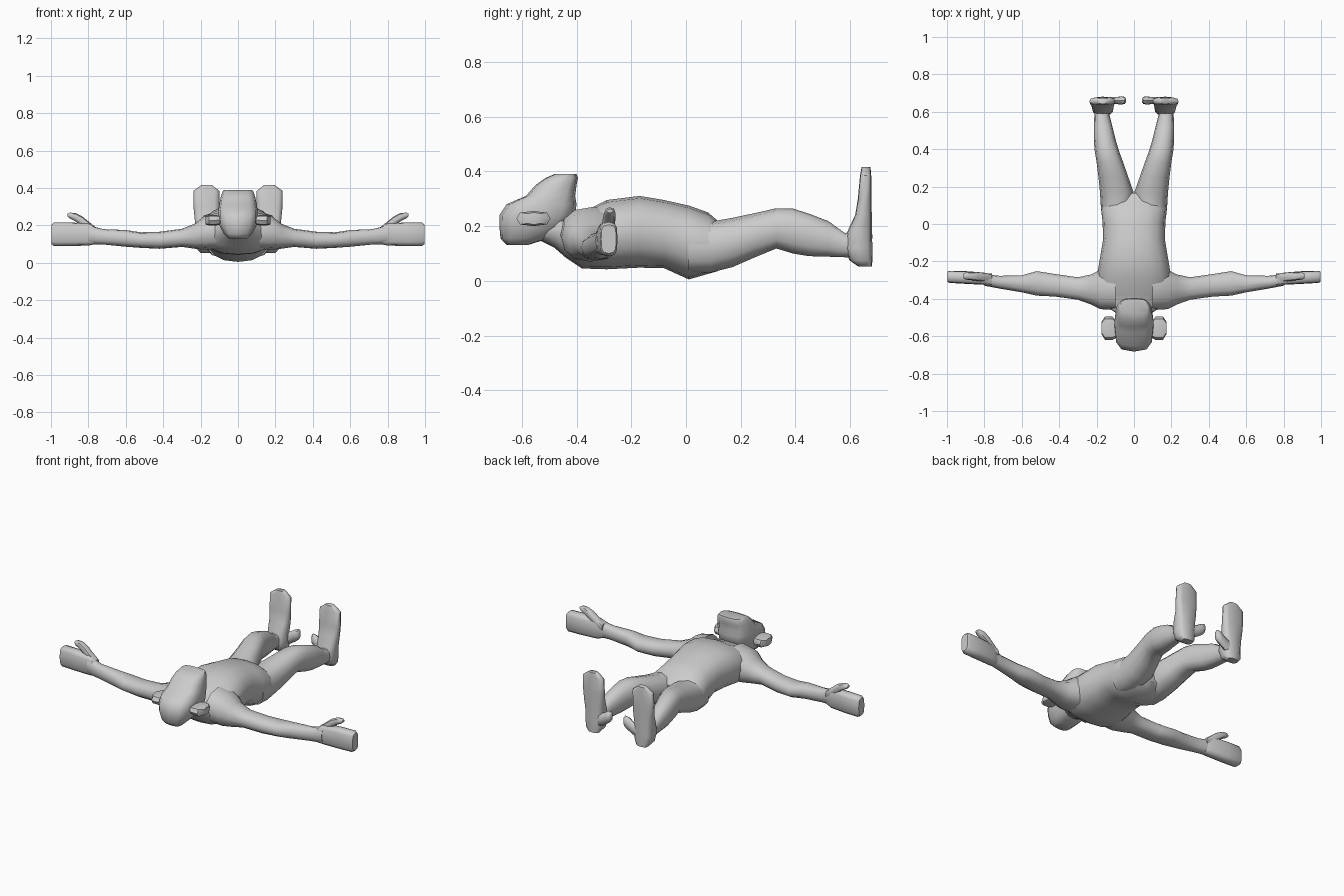
import bpy, bmesh, math

grey = bpy.data.materials.new("plain_grey")
grey.diffuse_color = (0.6, 0.6, 0.6, 1)


def finish(name, bm, angle=50):
    bmesh.ops.recalc_face_normals(bm, faces=bm.faces)
    me = bpy.data.meshes.new(name)
    bm.to_mesh(me)
    bm.free()
    ob = bpy.data.objects.new(name, me)
    bpy.context.collection.objects.link(ob)
    me.materials.append(grey)
    bpy.ops.object.select_all(action='DESELECT')
    ob.select_set(True)
    bpy.context.view_layer.objects.active = ob
    bpy.ops.object.shade_smooth_by_angle(angle=math.radians(angle))
    return ob


def loft(name, axis, rings, n=12, power=0.85, angle=50, mirror=False):
    """Rings are (position, a0, a1, b0, b1): bounds on the two other axes in xyz order."""
    for side in ((1, -1) if mirror else (1,)):
        bm = bmesh.new()
        loops = []
        for p, a0, a1, b0, b1 in rings:
            loop = []
            for i in range(n):
                t = math.tau * i / n
                c, s = math.cos(t), math.sin(t)
                c = math.copysign(abs(c) ** power, c)
                s = math.copysign(abs(s) ** power, s)
                co = [(a0 + a1) / 2 + c * (a1 - a0) / 2, (b0 + b1) / 2 + s * (b1 - b0) / 2]
                co.insert(axis, p)
                co[0] *= side
                loop.append(bm.verts.new(co))
            loops.append(loop)
        for u, v in zip(loops, loops[1:]):
            for i in range(n):
                j = (i + 1) % n
                bm.faces.new((u[i], u[j], v[j], v[i]))
        bm.faces.new(loops[0])
        bm.faces.new(loops[-1])
        label = ("right_" if side == 1 else "left_") + name if mirror else name
        finish(label, bm, angle)


X, Y, Z = 0, 1, 2

# Neck, chest, belly and hips, along the body
torso = [(-0.54, .07, .15, .25), (-0.48, .09, .12, .235), (-0.44, .15, .085, .23),
         (-0.38, .185, .045, .25), (-0.29, .2, .042, .295), (-0.17, .18, .048, .31),
         (-0.08, .165, .046, .295), (0.01, .168, .005, .275), (0.08, .175, .025, .25),
         (0.115, .165, .035, .22), (0.165, .09, .07, .19)]
loft("torso", Y, [(y, -w, w, lo, hi) for y, w, lo, hi in torso], n=16)

# Head with the muzzle pointing up
head = [(.13, .05, -.655, -.58), (.155, .075, -.678, -.5), (.2, .1, -.682, -.44),
        (.24, .105, -.682, -.405), (.28, .105, -.655, -.4), (.31, .1, -.585, -.405),
        (.35, .093, -.55, -.4), (.375, .085, -.515, -.395), (.39, .075, -.48, -.4)]
loft("head", Z, [(z, -w, w, y0, y1) for z, w, y0, y1 in head], power=0.65)

# Ears
loft("ear", X, [(.08, -.6, -.53, .21, .25), (.115, -.62, -.495, .2, .255),
                (.155, -.62, -.495, .2, .255), (.175, -.585, -.525, .205, .25)],
     n=8, power=0.7, mirror=True)

# Arms stretched sideways
loft("arm", X, [(.1, -.46, -.22, .07, .27), (.18, -.455, -.245, .07, .25),
                (.23, -.43, -.27, .075, .21), (.3, -.405, -.285, .085, .182),
                (.42, -.388, -.268, .075, .166), (.52, -.383, -.252, .08, .163),
                (.6, -.365, -.275, .086, .175), (.72, -.345, -.277, .098, .18),
                (.8, -.33, -.268, .1, .2)], mirror=True)

# Mitten hands
loft("hand", X, [(.76, -.332, -.275, .1, .19), (.8, -.325, -.26, .092, .212),
                 (.9, -.32, -.252, .09, .215), (.985, -.315, -.25, .09, .215),
                 (.997, -.31, -.255, .1, .205)], power=0.6, mirror=True)

# Thumbs
loft("thumb", X, [(.76, -.305, -.265, .15, .19), (.8, -.308, -.262, .165, .222),
                  (.835, -.305, -.258, .195, .25), (.87, -.3, -.257, .222, .267),
                  (.9, -.297, -.26, .238, .268), (.912, -.29, -.267, .248, .262)],
     n=8, mirror=True)

# Legs
loft("leg", Y, [(.01, .02, .168, .03, .22), (.09, .005, .177, .03, .216),
                (.17, .002, .182, .05, .23), (.25, .03, .19, .085, .247),
                (.33, .058, .2, .118, .265), (.39, .08, .21, .1, .264),
                (.45, .098, .215, .09, .245), (.52, .115, .215, .088, .218),
                (.58, .13, .212, .086, .175), (.64, .13, .21, .08, .18)], mirror=True)

# Feet, soles facing away from the body
loft("foot", Z, [(.052, .13, .2, .63, .68), (.075, .113, .22, .597, .681),
                 (.12, .108, .225, .58, .681), (.18, .108, .226, .59, .68),
                 (.24, .103, .232, .618, .679), (.3, .1, .238, .628, .678),
                 (.385, .1, .238, .636, .677), (.416, .14, .195, .642, .674)],
     power=0.65, mirror=True)

# Inner big toes
loft("big_toe", X, [(.13, .63, .678, .09, .17), (.1, .642, .678, .105, .18),
                    (.07, .638, .682, .125, .2), (.05, .642, .68, .14, .205),
                    (.042, .652, .67, .155, .195)], n=8, mirror=True)
